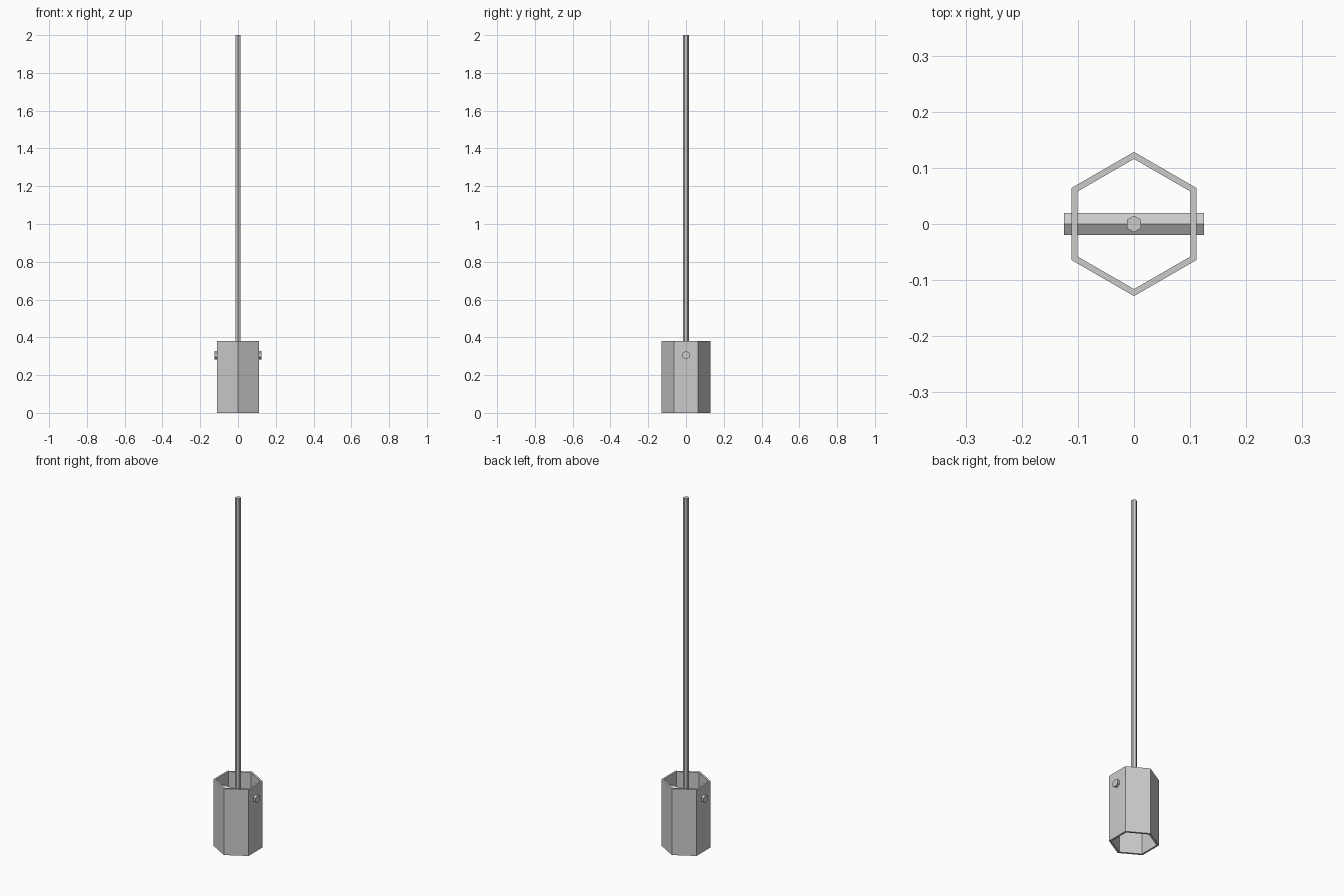
import bpy, bmesh
from math import sin, cos, pi
from mathutils import Matrix

if "Cube" in bpy.data.objects:
    bpy.data.objects.remove(bpy.data.objects["Cube"])


def make_object(name, bm):
    bmesh.ops.recalc_face_normals(bm, faces=bm.faces)
    mesh = bpy.data.meshes.new(name)
    bm.to_mesh(mesh)
    bm.free()
    obj = bpy.data.objects.new(name, mesh)
    bpy.context.collection.objects.link(obj)
    return obj


def prism(name, sides, radius, length, matrix):
    bm = bmesh.new()
    bmesh.ops.create_cone(bm, cap_ends=True, segments=sides, radius1=radius,
                          radius2=radius, depth=length, matrix=matrix)
    return make_object(name, bm)


def hex_ring(bm, radius, z):
    # corners point along +y and -y
    return [bm.verts.new((radius * sin(i * pi / 3), radius * cos(i * pi / 3), z))
            for i in range(6)]


# Hexagonal socket, open at both ends
bm = bmesh.new()
HEIGHT, OUTER, INNER = 0.38, 0.1285, 0.116
rings = [hex_ring(bm, r, z) for r, z in
         ((OUTER, 0), (OUTER, HEIGHT), (INNER, HEIGHT), (INNER, 0))]
for a, b in zip(rings, rings[1:] + rings[:1]):
    for i in range(6):
        j = (i + 1) % 6
        bm.faces.new((a[i], a[j], b[j], b[i]))
make_object("hex_socket", bm)

# Cross pin through the socket, hexagonal with a corner on top
BAR_Z = 0.306
prism("cross_pin", 6, 0.0222, 0.25,
      Matrix.Translation((0, 0, BAR_Z)) @ Matrix.Rotation(pi / 2, 4, 'Y')
      @ Matrix.Rotation(pi / 2, 4, 'Z'))
pin = bpy.data.objects["cross_pin"]
# put a corner straight up
if max(v.co.z for v in pin.data.vertices) < BAR_Z + 0.021:
    pin.data.transform(Matrix.Translation((0, 0, BAR_Z))
                       @ Matrix.Rotation(pi / 6, 4, 'X')
                       @ Matrix.Translation((0, 0, -BAR_Z)))

# Long rod rising from the pin
prism("long_rod", 6, 0.0148, 2.0 - BAR_Z,
      Matrix.Translation((0, 0, (2.0 + BAR_Z) / 2)))
